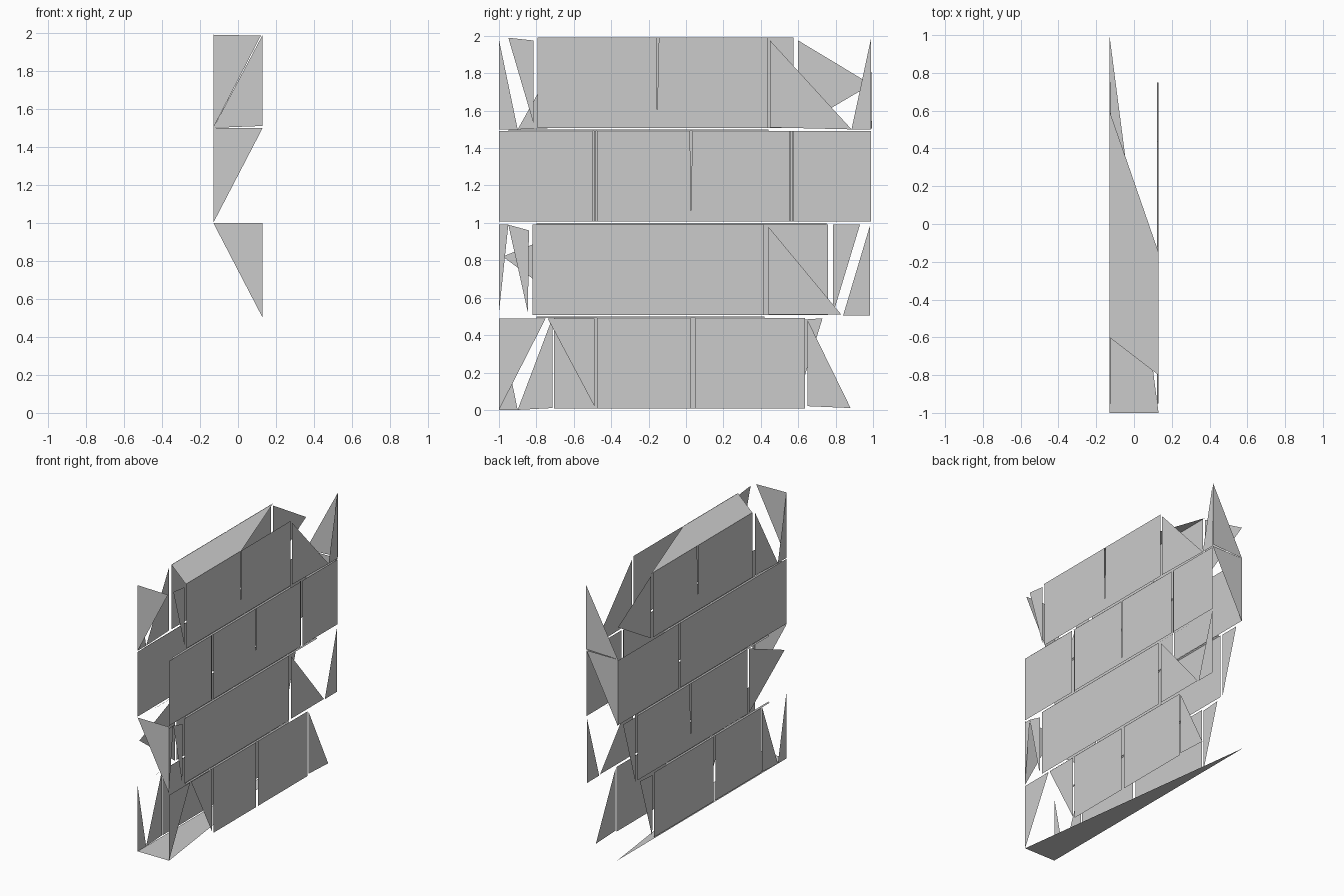
import bpy, bmesh

if "Cube" in bpy.data.objects:
    bpy.data.objects.remove(bpy.data.objects["Cube"])

X = 0.13      # brick face plane
XM = 0.122    # recessed mortar plane
H = 0.5       # course height
G = 0.008     # half joint


def make(name, polys):
    """One flat-faced mesh object from a list of 3D polygons."""
    bm = bmesh.new()
    for poly in polys:
        bm.faces.new([bm.verts.new(p) for p in poly])
    bmesh.ops.remove_doubles(bm, verts=bm.verts, dist=0.0005)
    bmesh.ops.triangulate(bm, faces=[f for f in bm.faces if len(f.verts) > 4])
    me = bpy.data.meshes.new(name)
    bm.to_mesh(me)
    bm.free()
    ob = bpy.data.objects.new(name, me)
    bpy.context.collection.objects.link(ob)
    return ob


def brick(side, course, y0, y1, slit=None):
    """Rectangular brick face, optionally split by a narrow tapering slit."""
    z0, z1 = course * H + G, (course + 1) * H - G
    pts = [(y0, z0), (y1, z0), (y1, z1)]
    if slit is not None:
        pts += [(slit + 0.01, z1), (slit, z0 + 0.04), (slit - 0.003, z1)]
    pts.append((y0, z1))
    if side < 0:
        pts.reverse()
    return [(side * X, y, z) for y, z in pts]


def shard(side, course, *yz):
    """Triangular broken brick; heights are measured inside the course."""
    (ay, az), (by, bz), (cy, cz) = yz
    area = (by - ay) * (cz - az) - (cy - ay) * (bz - az)
    pts = list(yz) if area * side > 0 else list(reversed(yz))
    return [(side * X, y, course * H + z) for y, z in pts]


def bed(side, z, y0, y1):
    """Narrow recessed bed joint, sloping from the brick face inward."""
    return [(side * X, y0, z - G), (side * X, y1, z - G),
            (side * XM, y1, z), (side * XM, y0, z)]


def head(side, course, y):
    """Recessed upright joint between two neighbouring bricks."""
    z0, z1 = course * H + G, (course + 1) * H - G
    return [(side * XM, y - 0.005, z0), (side * XM, y + 0.005, z0),
            (side * XM, y + 0.005, z1), (side * XM, y - 0.005, z1)]


# whole bricks on the right (+x) face
make("right_bricks", [brick(1, *b) for b in (
    (0, -0.475, 0.025), (0, 0.05, 0.635),
    (1, -0.82, 0.415),
    (2, -1, -0.5), (2, -0.475, 0.555, 0.025), (2, 0.575, 0.99),
    (3, -0.795, 0.435, -0.155))])

# broken bricks on the right face
make("right_shards", [
    shard(1, 0, (-1, 0.49), (-0.75, 0.49), (-1, 0)),
    shard(1, 0, (-0.74, 0.49), (-0.49, 0.49), (-0.49, 0.02)),
    shard(1, 0, (0.65, 0.48), (0.65, 0.02), (0.88, 0.01)),
    shard(1, 1, (-1, 0.49), (-0.95, 0.49), (-1, 0.02)),
    shard(1, 1, (-0.95, 0.49), (-0.84, 0.46), (-0.845, 0.02)),
    shard(1, 1, (0.44, 0.48), (0.44, 0.01), (0.83, 0.01)),
    shard(1, 1, (0.985, 0.49), (0.985, 0.005), (0.84, 0.005)),
    shard(1, 3, (-0.95, 0.49), (-0.815, 0.475), (-0.815, 0.03)),
    shard(1, 3, (0.45, 0.475), (0.45, 0.01), (0.885, 0)),
    shard(1, 3, (0.99, 0.49), (0.99, 0), (0.885, 0))])

# whole bricks on the left (-x) face
make("left_bricks", [brick(-1, *b) for b in (
    (0, -0.705, -0.165), (0, -0.14, 0.565),
    (1, -0.54, 0.76, 0.13),
    (2, -1, 0.25), (2, 0.27, 0.99),
    (3, -0.6, 0.575, 0.045))])

# broken bricks on the left face
make("left_shards", [
    shard(-1, 0, (-1, 0.49), (-1, 0), (-0.9, 0)),
    shard(-1, 0, (-0.715, 0.49), (-0.715, 0.01), (-0.9, 0)),
    shard(-1, 0, (0.58, 0.48), (0.73, 0.49), (0.585, 0.02)),
    shard(-1, 1, (-0.56, 0.49), (-0.56, 0.01), (-0.98, 0.32)),
    shard(-1, 1, (0.785, 0.49), (0.93, 0.49), (0.785, 0.01)),
    shard(-1, 3, (-1, 0.48), (-1, 0), (-0.9, 0)),
    shard(-1, 3, (-0.63, 0.48), (-0.63, 0.01), (-0.9, 0)),
    shard(-1, 3, (0.6, 0.475), (0.99, 0.24), (0.6, 0.01))])

# thin mortar joints
make("bed_joints", [bed(s, z, y0, y1)
                    for z, y0, y1 in ((0.5, -0.8, 0.42), (1.0, -0.8, 0.75),
                                      (1.5, -0.95, 0.44))
                    for s in (1, -1)])
make("head_joints", [head(1, 2, -0.487), head(1, 2, 0.565), head(-1, 2, 0.26)])

# triangular remains of the end walls
make("front_end", [
    [(-X, -1, 1.5), (X - 0.01, -1, 1.985), (-X, -1, 1.99)],
    [(-X, -1, 1.0), (X, -1, 0.5), (X, -1, 1.0)]])
make("back_end", [
    [(-X, 0.99, 1.5), (X, 0.995, 1.99), (X, 0.995, 1.51)],
    [(-X, 0.99, 1.0), (-X, 0.99, 1.5), (X, 0.99, 1.5)]])

# top and underside remains
make("top_cap", [[(-X, -0.6, 1.99), (X, -0.8, 1.99), (X, -0.15, 1.99), (-X, 0.6, 1.99)]])
make("underside", [[(X, -1, 0), (-X, -1, 0), (-X, 1, 0)]])
